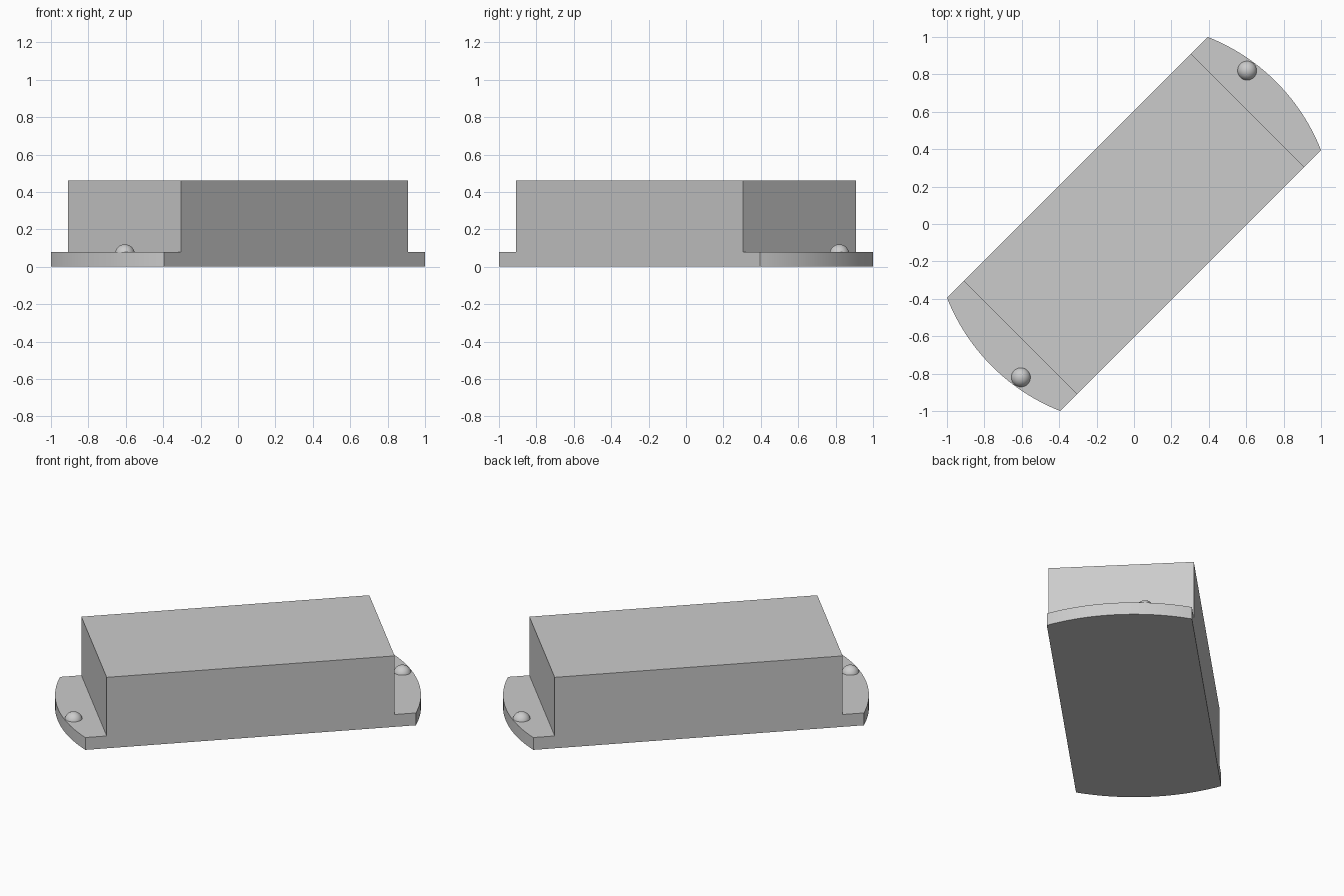
import bpy, bmesh, math
from mathutils import Matrix

if "Cube" in bpy.data.objects:
    bpy.data.objects.remove(bpy.data.objects["Cube"])

HALF_LEN, HALF_WID = 0.859, 0.428   # raised block, before the 45 degree turn
RADIUS = 1.075                      # rounded ends lie on one circle
BASE_H, TOP_H = 0.08, 0.46
STEPS = 24

grey = bpy.data.materials.new("light grey")
grey.diffuse_color = (0.6, 0.6, 0.6, 1)
grey.use_nodes = True
grey.node_tree.nodes["Principled BSDF"].inputs["Base Color"].default_value = grey.diffuse_color


def add_object(name, bm):
    mesh = bpy.data.meshes.new(name)
    bm.to_mesh(mesh)
    bm.free()
    mesh.materials.append(grey)
    obj = bpy.data.objects.new(name, mesh)
    bpy.context.collection.objects.link(obj)
    return obj


def raise_faces(bm, faces, height):
    geom = bmesh.ops.extrude_face_region(bm, geom=faces, use_keep_orig=False)["geom"]
    verts = [g for g in geom if isinstance(g, bmesh.types.BMVert)]
    bmesh.ops.translate(bm, verts=verts, vec=(0, 0, height))
    return [g for g in geom if isinstance(g, bmesh.types.BMFace)]


# Housing: plan of a middle rectangle with two round-ended tabs
bm = bmesh.new()
corners = {(sx, sy): bm.verts.new((sx * HALF_LEN, sy * HALF_WID, 0))
           for sx in (-1, 1) for sy in (-1, 1)}
plan = [bm.faces.new([corners[k] for k in ((-1, -1), (1, -1), (1, 1), (-1, 1))])]
half_angle = math.asin(HALF_WID / RADIUS)
for s in (-1, 1):
    arc = []
    for i in range(STEPS + 1):
        a = half_angle * (2 * i / STEPS - 1)
        arc.append(bm.verts.new((s * RADIUS * math.cos(a), s * RADIUS * math.sin(a), 0)))
    plan.append(bm.faces.new([corners[(s, -s)]] + arc + [corners[(s, s)]]))

# Keep the underside, lift the plan to tab height, then lift the middle block
under = bmesh.ops.duplicate(bm, geom=bm.verts[:] + bm.edges[:] + plan)["geom"]
tops = raise_faces(bm, plan, BASE_H)
block = [f for f in tops if abs(f.calc_center_median().x) < 0.1]
raise_faces(bm, block, TOP_H - BASE_H)
bmesh.ops.remove_doubles(bm, verts=bm.verts[:], dist=1e-5)
bmesh.ops.dissolve_limit(bm, angle_limit=math.radians(0.5),
                         verts=bm.verts[:], edges=bm.edges[:])
bmesh.ops.recalc_face_normals(bm, faces=bm.faces[:])
bmesh.ops.rotate(bm, verts=bm.verts[:], matrix=Matrix.Rotation(math.pi / 4, 3, 'Z'))
housing = add_object("housing", bm)

# Indicator domes, one on each tab
domes = []
for s, name in ((1, "rear_dome"), (-1, "front_dome")):
    bm = bmesh.new()
    bmesh.ops.create_uvsphere(bm, u_segments=32, v_segments=16, radius=0.053,
                              matrix=Matrix.Translation((s * 0.605, s * 0.82, 0.067)))
    domes.append(add_object(name, bm))

# Smooth the curved surfaces, keep the edges crisp
for obj in [housing] + domes:
    bpy.ops.object.select_all(action='DESELECT')
    obj.select_set(True)
    bpy.context.view_layer.objects.active = obj
    bpy.ops.object.shade_smooth_by_angle(angle=math.radians(30))
